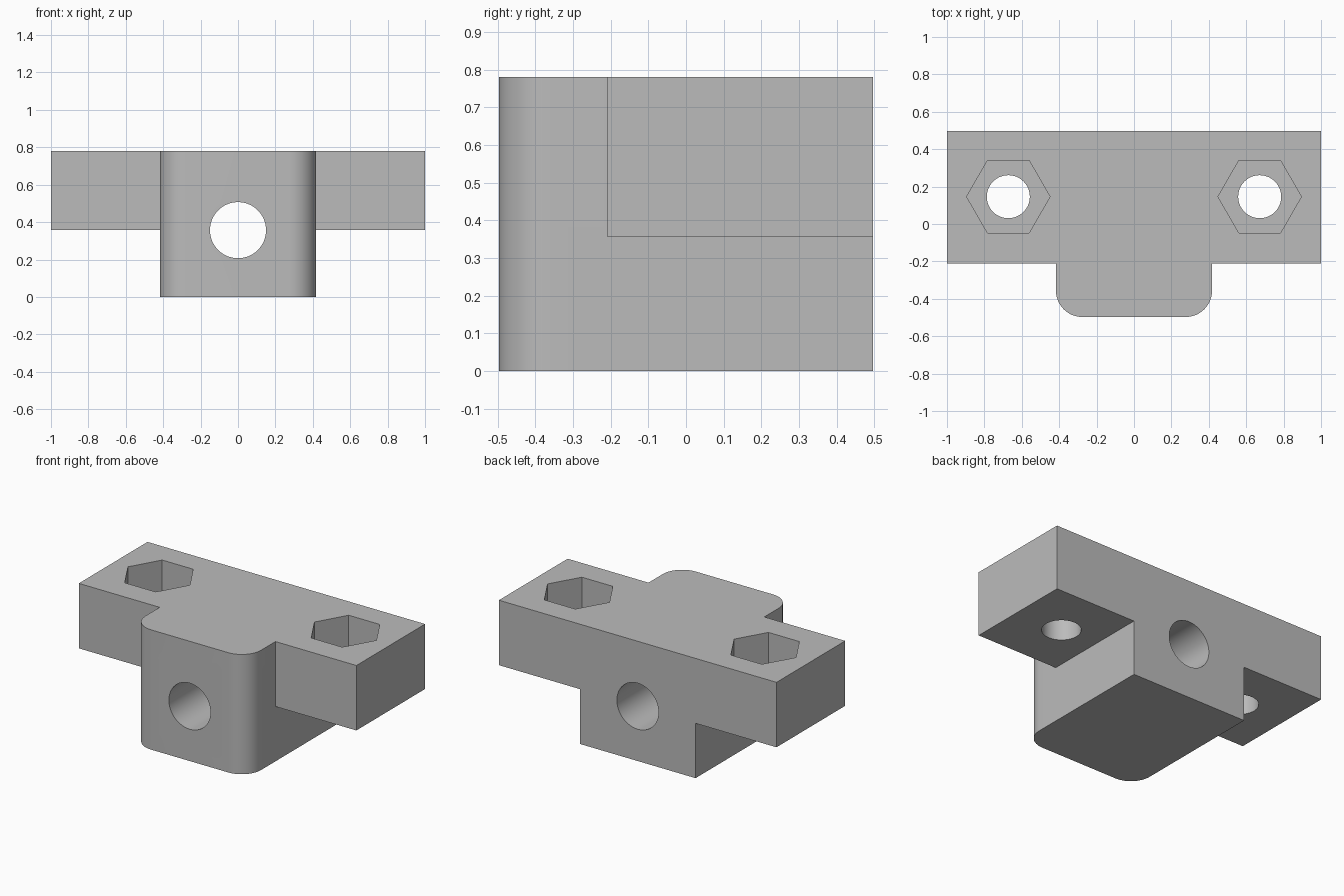
import bpy, bmesh, math

cube = bpy.data.objects.get("Cube")
if cube:
    bpy.data.objects.remove(cube, do_unlink=True)

# Main dimensions
TOP, UNDER = 0.78, 0.357          # top face and underside of the wings
BACK, STEP, FRONT = 0.497, -0.21, -0.497
BOSS, RADIUS = 0.417, 0.14        # half width of the boss, corner rounding
BOLT_X, BOLT_Y = 0.672, 0.146

grey = bpy.data.materials.new("grey plastic")
grey.use_nodes = True
colour = (0.5, 0.5, 0.5, 1)
grey.diffuse_color = colour
grey.node_tree.nodes["Principled BSDF"].inputs["Base Color"].default_value = colour


def prism(name, outline, z0, z1):
    """Extrude a flat counter-clockwise outline from z0 to z1."""
    bm = bmesh.new()
    face = bm.faces.new([bm.verts.new((x, y, z0)) for x, y in outline])
    up = bmesh.ops.extrude_face_region(bm, geom=[face])
    verts = [v for v in up["geom"] if isinstance(v, bmesh.types.BMVert)]
    bmesh.ops.translate(bm, vec=(0, 0, z1 - z0), verts=verts)
    bmesh.ops.recalc_face_normals(bm, faces=bm.faces)
    mesh = bpy.data.meshes.new(name)
    bm.to_mesh(mesh)
    bm.free()
    mesh.materials.append(grey)
    obj = bpy.data.objects.new(name, mesh)
    bpy.context.collection.objects.link(obj)
    return obj


def ring(x, y, r, sides):
    turn = 2 * math.pi / sides
    return [(x + r * math.cos(i * turn), y + r * math.sin(i * turn)) for i in range(sides)]


def cut(body, cutter):
    cutter.hide_render = True
    mod = body.modifiers.new(cutter.name, 'BOOLEAN')
    mod.operation, mod.solver, mod.object = 'DIFFERENCE', 'EXACT', cutter
    bpy.context.view_layer.objects.active = body
    bpy.ops.object.modifier_apply(modifier=mod.name)
    bpy.data.objects.remove(cutter, do_unlink=True)


# T-shaped body with rounded front corners
steps = 12
arc = [math.pi / 2 * i / steps for i in range(steps + 1)]
half = [(BOSS - RADIUS + RADIUS * math.sin(a), FRONT + RADIUS - RADIUS * math.cos(a)) for a in arc]
half += [(BOSS, STEP), (1, STEP), (1, BACK)]
outline = half + [(-x, y) for x, y in reversed(half)]
body = prism("mounting_block", outline, 0, TOP)

for side in (-1, 1):
    # Space below each wing
    x0, x1 = sorted((side * BOSS, side * 1.1))
    box = [(x0, STEP - 0.1), (x1, STEP - 0.1), (x1, 0.6), (x0, 0.6)]
    cut(body, prism("wing_undercut", box, -0.1, UNDER))
    # Bolt hole and hexagonal nut pocket
    cut(body, prism("bolt_hole", ring(side * BOLT_X, BOLT_Y, 0.115, 48), 0.2, 0.9))
    cut(body, prism("nut_pocket", ring(side * BOLT_X, BOLT_Y, 0.223, 6), TOP - 0.25, 0.9))

# Round bore from front to back
bore = prism("bore", ring(0, 0, 0.15, 64), -0.7, 0.7)
bore.rotation_euler.x = math.pi / 2
bore.location.z = 0.357
bpy.context.view_layer.update()
cut(body, bore)

bpy.ops.object.select_all(action='DESELECT')
body.select_set(True)
bpy.context.view_layer.objects.active = body
bpy.ops.object.shade_smooth_by_angle(angle=math.radians(30))
